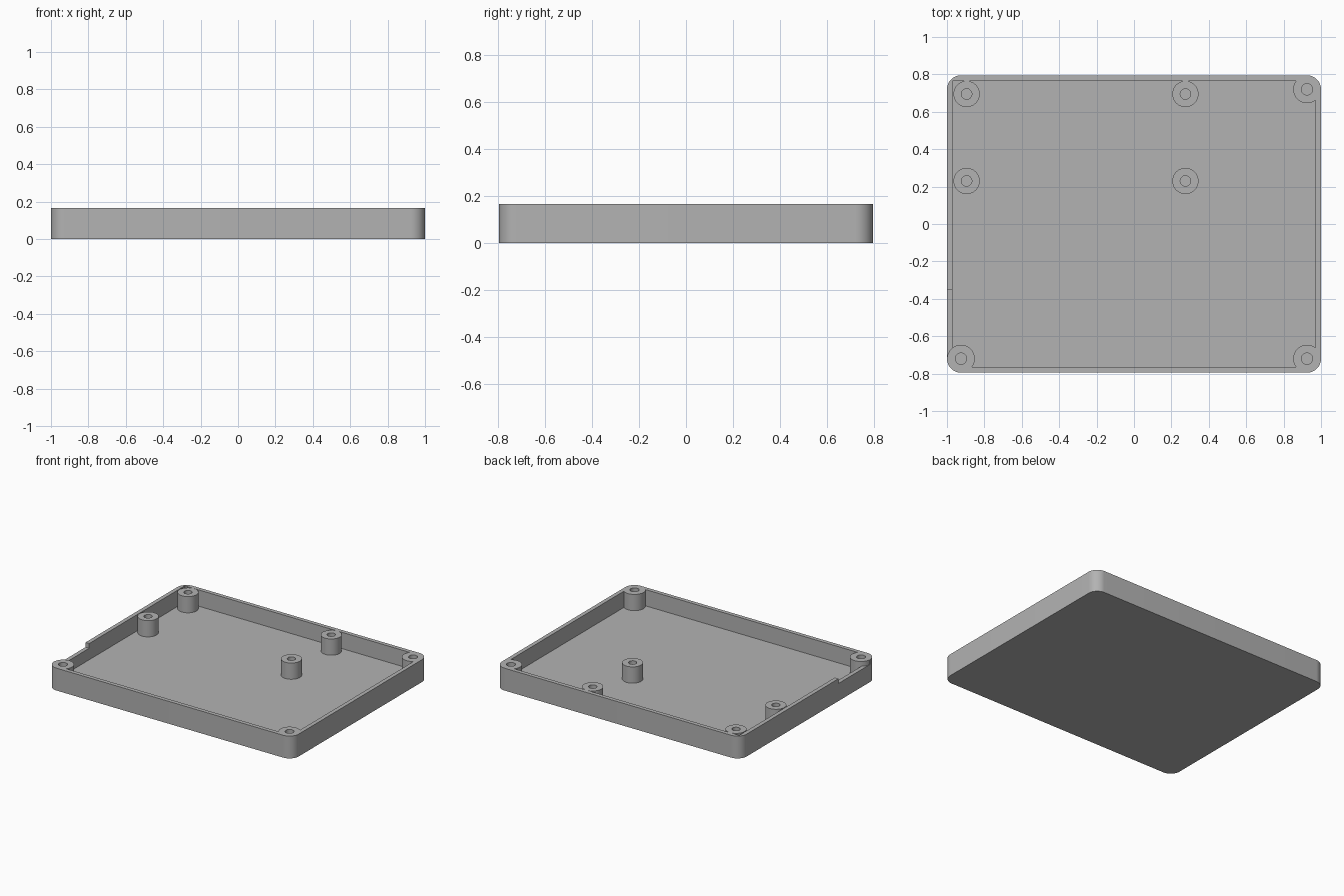
import bpy, bmesh, math

HX, HY, HEIGHT = 1.0, 0.795, 0.165
WALL, FLOOR, CORNER = 0.03, 0.045, 0.075
POST_R, POST_HOLE = 0.074, 0.03
STAND_R, STAND_HOLE = 0.07, 0.028

default = bpy.data.objects.get("Cube")
if default:
    bpy.data.objects.remove(default, do_unlink=True)

grey = bpy.data.materials.new("plain grey")
grey.use_nodes = True
grey.diffuse_color = (0.45, 0.45, 0.45, 1)
grey.node_tree.nodes["Principled BSDF"].inputs["Base Color"].default_value = (0.45, 0.45, 0.45, 1)


def prism(name, outline, z0, z1):
    """Solid made by raising a flat outline from z0 to z1."""
    bm = bmesh.new()
    base = bm.faces.new([bm.verts.new((x, y, z0)) for x, y in outline])
    top = bmesh.ops.extrude_face_region(bm, geom=[base])["geom"]
    bmesh.ops.translate(bm, vec=(0, 0, z1 - z0),
                        verts=[v for v in top if isinstance(v, bmesh.types.BMVert)])
    bmesh.ops.recalc_face_normals(bm, faces=bm.faces)
    mesh = bpy.data.meshes.new(name)
    bm.to_mesh(mesh)
    bm.free()
    mesh.materials.append(grey)
    ob = bpy.data.objects.new(name, mesh)
    bpy.context.collection.objects.link(ob)
    return ob


def rect(x0, x1, y0, y1):
    return [(x0, y0), (x1, y0), (x1, y1), (x0, y1)]


def arc(cx, cy, r, start, sweep, n):
    return [(cx + r * math.cos(start + sweep * i / n),
             cy + r * math.sin(start + sweep * i / n)) for i in range(n + 1)]


def circle(cx, cy, r):
    return arc(cx, cy, r, 0, math.tau, 48)[:-1]


def activate(ob):
    bpy.ops.object.select_all(action="DESELECT")
    ob.select_set(True)
    bpy.context.view_layer.objects.active = ob


def cut(target, cutter, keep=False):
    """Subtract the cutter from the target, then discard it."""
    activate(target)
    mod = target.modifiers.new("cut", "BOOLEAN")
    mod.operation, mod.solver, mod.object = "DIFFERENCE", "EXACT", cutter
    bpy.ops.object.modifier_apply(modifier=mod.name)
    if not keep:
        bpy.data.objects.remove(cutter, do_unlink=True)


def finish(ob):
    activate(ob)
    bpy.ops.object.shade_smooth_by_angle(angle=math.radians(30))


# Outer block with rounded corners
px, py = HX - CORNER, HY - CORNER
outline = []
for i, (sx, sy) in enumerate([(1, 1), (-1, 1), (-1, -1), (1, -1)]):
    outline += arc(sx * px, sy * py, CORNER, i * math.pi / 2, math.pi / 2, 12)
tray = prism("tray", outline, 0, HEIGHT)

# Square cavity and side wall notch, both leaving the corner posts standing
cavity = prism("cavity_cutter", rect(WALL - HX, HX - WALL, WALL - HY, HY - WALL), FLOOR, 0.3)
notch = prism("notch_cutter", rect(-HX - 0.1, -HX + WALL + 0.01, -0.715, -0.35), 0.13, 0.25)
corner_posts = [(px, py), (px, -py), (-px, -py)]
for x, y in corner_posts:
    post = prism("post_cutter", circle(x, y, POST_R), -0.1, 0.5)
    if x < 0:
        cut(notch, post, keep=True)
    cut(cavity, post)
cut(tray, cavity)
cut(tray, notch)

# Screw holes in the corner posts
for x, y in corner_posts:
    cut(tray, prism("hole_cutter", circle(x, y, POST_HOLE), FLOOR, 0.5))
finish(tray)

# Free-standing hollow standoffs
for side, x in (("right", -0.895), ("left", 0.275)):
    for place, y in (("back", 0.695), ("middle", 0.23)):
        stand = prism(f"standoff_{place}_{side}", circle(x, y, STAND_R), FLOOR - 0.005, HEIGHT)
        cut(stand, prism("hole_cutter", circle(x, y, STAND_HOLE), FLOOR, 0.5))
        finish(stand)
